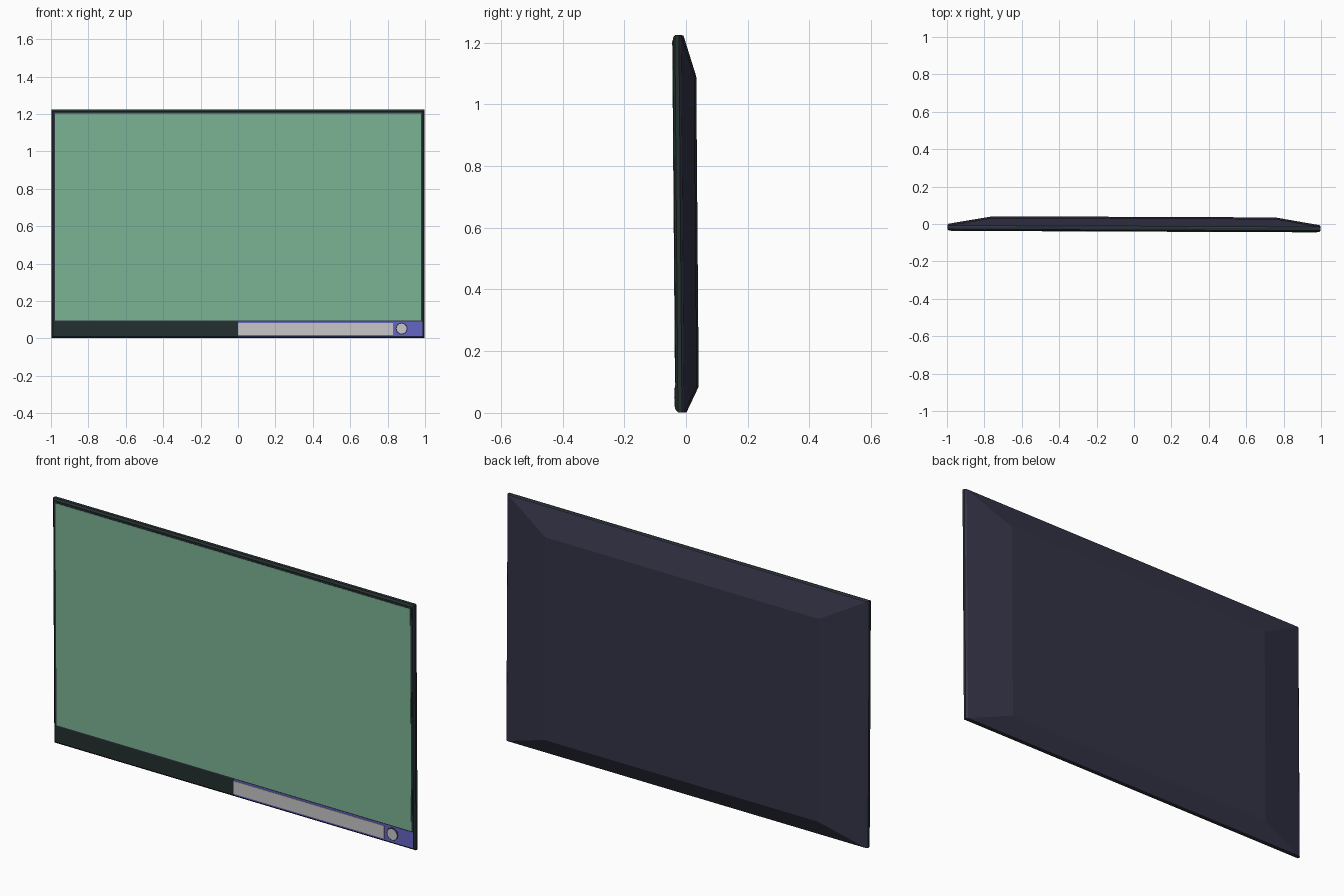
import bpy, bmesh, math
from mathutils import Matrix

if "Cube" in bpy.data.objects:
    bpy.data.objects.remove(bpy.data.objects["Cube"])

# The panel leans slightly forward and is turned very slightly
POSE = (Matrix.Translation((0, 0, 0.612)) @ Matrix.Rotation(-0.004, 4, 'Z')
        @ Matrix.Rotation(0.008, 4, 'X') @ Matrix.Translation((0, 0, -0.612)))
FRONT = -0.034


def material(name, r, g, b):
    m = bpy.data.materials.new(name)
    m.use_nodes = True
    m.diffuse_color = (r, g, b, 1)
    bsdf = m.node_tree.nodes["Principled BSDF"]
    bsdf.inputs["Base Color"].default_value = (r, g, b, 1)
    return m


TEAL = material("dark_teal", 0.018, 0.03, 0.029)
NAVY = material("dark_navy", 0.034, 0.034, 0.062)
GREEN = material("screen_green", 0.20, 0.46, 0.30)
BLUE = material("control_blue", 0.13, 0.13, 0.56)
GREY = material("light_grey", 0.58, 0.58, 0.58)


def finish(name, bm, *mats):
    bmesh.ops.recalc_face_normals(bm, faces=bm.faces)
    bm.transform(POSE)
    mesh = bpy.data.meshes.new(name)
    bm.to_mesh(mesh)
    bm.free()
    for m in mats:
        mesh.materials.append(m)
    ob = bpy.data.objects.new(name, mesh)
    bpy.context.collection.objects.link(ob)
    return ob


def loft(name, sections, *mats, back_from=None):
    """Rectangular sections (y, half width, bottom, top) joined front to back."""
    bm = bmesh.new()
    rings = [[bm.verts.new(p) for p in ((-w, y, lo), (w, y, lo), (w, y, hi), (-w, y, hi))]
             for y, w, lo, hi in sections]
    bm.faces.new(rings[0])
    bm.faces.new(rings[-1])
    for a, b in zip(rings, rings[1:]):
        for i in range(4):
            j = (i + 1) % 4
            bm.faces.new((a[i], a[j], b[j], b[i]))
    if back_from is not None:
        for f in bm.faces:
            f.material_index = int(f.calc_center_median().y > back_from)
    return finish(name, bm, *mats)


def plate(name, x0, x1, z0, z1, depth, mat):
    bm = bmesh.new()
    bmesh.ops.create_cube(bm, size=1)
    bm.transform(Matrix.Translation(((x0 + x1) / 2, FRONT - depth / 2, (z0 + z1) / 2))
                 @ Matrix.Diagonal((x1 - x0, depth, z1 - z0, 1)))
    return finish(name, bm, mat)


def disc(name, x, z, radius, depth, sides, mat):
    bm = bmesh.new()
    bmesh.ops.create_cone(bm, cap_ends=True, segments=sides, radius1=radius,
                          radius2=radius, depth=depth)
    bm.transform(Matrix.Translation((x, FRONT - depth / 2, z))
                 @ Matrix.Rotation(math.pi / 2, 4, 'X'))
    return finish(name, bm, mat)


# Front frame with chamfered rim, and the sloped back cover
loft("housing", [(FRONT, 0.99, 0.01, 1.215),
                 (FRONT + 0.007, 0.998, 0.002, 1.224),
                 (-0.014, 0.998, 0.002, 1.224),
                 (-0.007, 0.99, 0.002, 1.222),
                 (0.034, 0.755, 0.085, 1.09)], TEAL, NAVY, back_from=-0.011)

# Screen with a thin dark surround
plate("screen_surround", -0.984, 0.984, 0.09, 1.209, 0.001, NAVY)
plate("screen", -0.979, 0.979, 0.096, 1.204, 0.002, GREEN)

# Control strip on the lower left of the model
plate("control_strip", 0.0, 0.987, 0.011, 0.092, 0.002, BLUE)
plate("speaker_panel", 0.0, 0.83, 0.019, 0.083, 0.004, GREY)

# Round button with a dark ring
disc("button_ring", 0.875, 0.053, 0.032, 0.003, 16, NAVY)
disc("button", 0.875, 0.053, 0.027, 0.005, 12, GREY)
